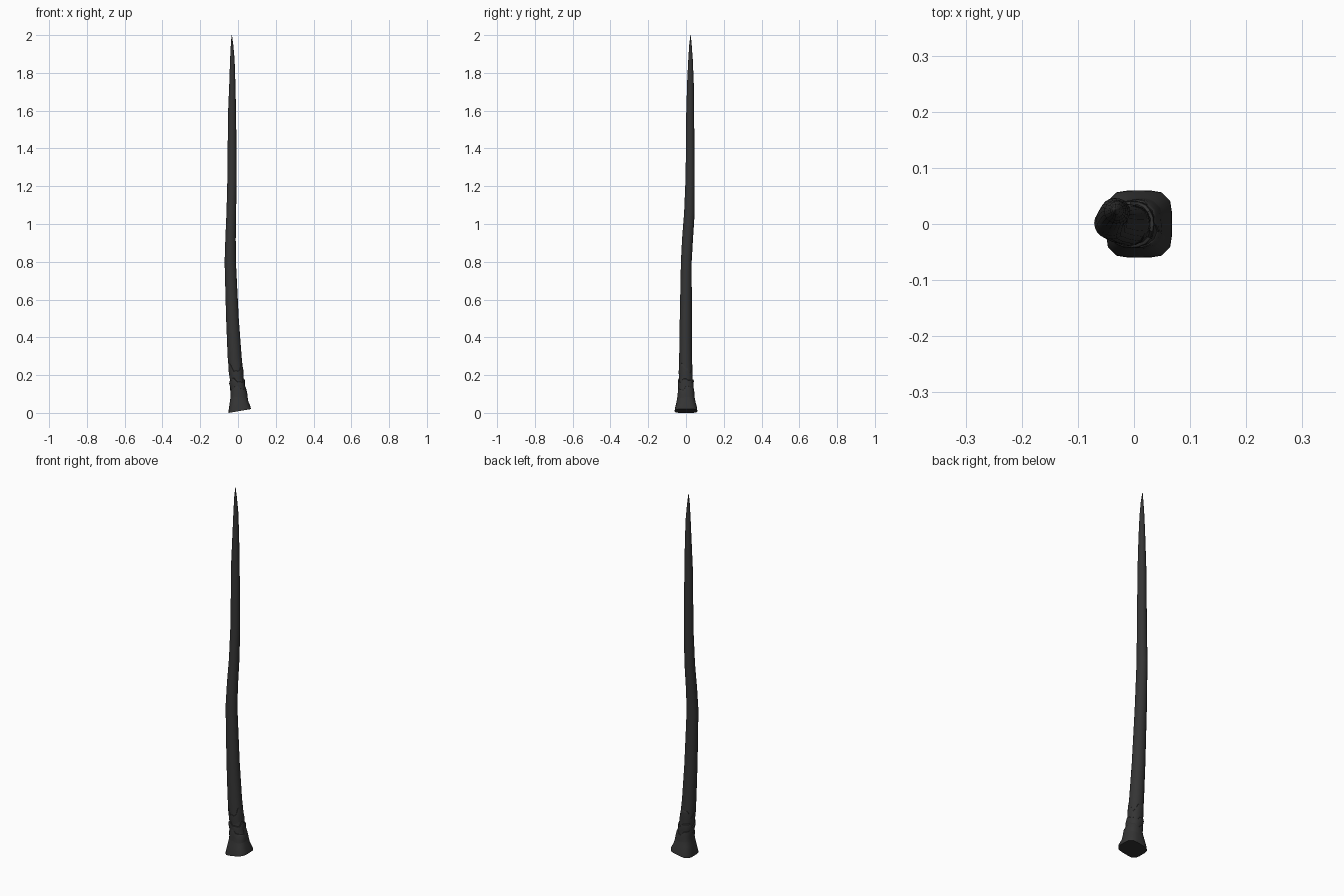
import bpy, bmesh, math

if "Cube" in bpy.data.objects:
    bpy.data.objects.remove(bpy.data.objects["Cube"])

SIDES = 20
# z, x min, x max, y min, y max, squareness exponent
SPIKE = [
    (0.010, -0.050, 0.068, -0.060, 0.060, 4.0),
    (0.022, -0.050, 0.067, -0.059, 0.059, 4.0),
    (0.060, -0.043, 0.055, -0.050, 0.050, 3.2),
    (0.105, -0.036, 0.047, -0.042, 0.041, 2.6),
    (0.150, -0.040, 0.032, -0.037, 0.036, 2.3),
    (0.220, -0.048, 0.027, -0.037, 0.034, 2.1),
    (0.300, -0.055, 0.019, -0.036, 0.032, 2.0),
    (0.500, -0.063, 0.004, -0.033, 0.031, 2.0),
    (0.800, -0.071, -0.011, -0.027, 0.030, 2.0),
    (0.920, -0.067, -0.012, -0.021, 0.037, 2.0),
    (1.060, -0.061, -0.010, -0.010, 0.046, 2.0),
    (1.250, -0.056, -0.007, -0.002, 0.046, 2.0),
    (1.580, -0.053, -0.010, 0.001, 0.043, 2.0),
    (1.750, -0.046, -0.014, 0.006, 0.041, 2.0),
    (1.870, -0.042, -0.018, 0.012, 0.036, 2.0),
    (1.950, -0.038, -0.025, 0.017, 0.030, 2.0),
    (2.000, -0.034, -0.032, 0.0235, 0.0255, 2.0),
]

mat = bpy.data.materials.new("charcoal")
mat.diffuse_color = (0.035, 0.035, 0.035, 1)
mat.use_nodes = True
mat.node_tree.nodes["Principled BSDF"].inputs["Base Color"].default_value = mat.diffuse_color


def section(z):
    """Interpolated outline of the spike at a height."""
    for a, b in zip(SPIKE, SPIKE[1:]):
        if z <= b[0]:
            t = max(0, (z - a[0]) / (b[0] - a[0]))
            return [p + (q - p) * t for p, q in zip(a, b)]
    return SPIKE[-1]


def point(z, ang, outset=0.0):
    _, x0, x1, y0, y1, n = section(z)
    c, s = math.cos(ang), math.sin(ang)
    r = (abs(c) ** n + abs(s) ** n) ** (-1 / n)
    x = (x0 + x1) / 2 + c * (r * (x1 - x0) / 2 + outset)
    y = (y0 + y1) / 2 + s * (r * (y1 - y0) / 2 + outset)
    return x, y, z


def loft(name, rings, caps):
    bm = bmesh.new()
    loops = [[bm.verts.new(p) for p in ring] for ring in rings]
    for a, b in zip(loops, loops[1:]):
        for i in range(SIDES):
            j = (i + 1) % SIDES
            bm.faces.new((a[i], a[j], b[j], b[i]))
    if caps:
        bm.faces.new(loops[0][::-1])
        bm.faces.new(loops[-1])
    mesh = bpy.data.meshes.new(name)
    bm.to_mesh(mesh)
    bm.free()
    mesh.materials.append(mat)
    ob = bpy.data.objects.new(name, mesh)
    bpy.context.collection.objects.link(ob)
    bpy.context.view_layer.objects.active = ob
    ob.select_set(True)
    bpy.ops.object.shade_smooth_by_angle(angle=math.radians(40))
    ob.select_set(False)


angles = [2 * math.pi * i / SIDES for i in range(SIDES)]

# Long bent spike; the foot is cut slightly on the slant
rings = [[point(s[0], a) for a in angles] for s in SPIKE]
for k in (0, 1):
    rings[k] = [(x, y, z + (x - 0.009) * 0.17) for x, y, z in rings[k]]
loft("spike", rings, True)


def collar(name, low, high, wave, phase, thick):
    """Ragged bark sleeve that hugs the spike and ends in a wavy lip."""
    def rim(a):
        return high + wave * (math.sin(3 * a + phase) + 0.5 * math.sin(7 * a + 2 * phase))
    steps = [(0, -0.001), (0.5, thick * 0.4), (0.9, thick), (1.0, thick * 0.8), (1.06, -0.002)]
    loft(name, [[point(low + (rim(a) - low) * t, a, o) for a in angles]
                for t, o in steps], False)


# Broken bark ridges near the foot
collar("lower_bark_ridge", 0.07, 0.13, 0.012, 0.4, 0.004)
collar("upper_bark_ridge", 0.11, 0.170, 0.010, 1.6, 0.006)
collar("thin_bark_ridge", 0.16, 0.235, 0.020, 2.9, 0.002)
